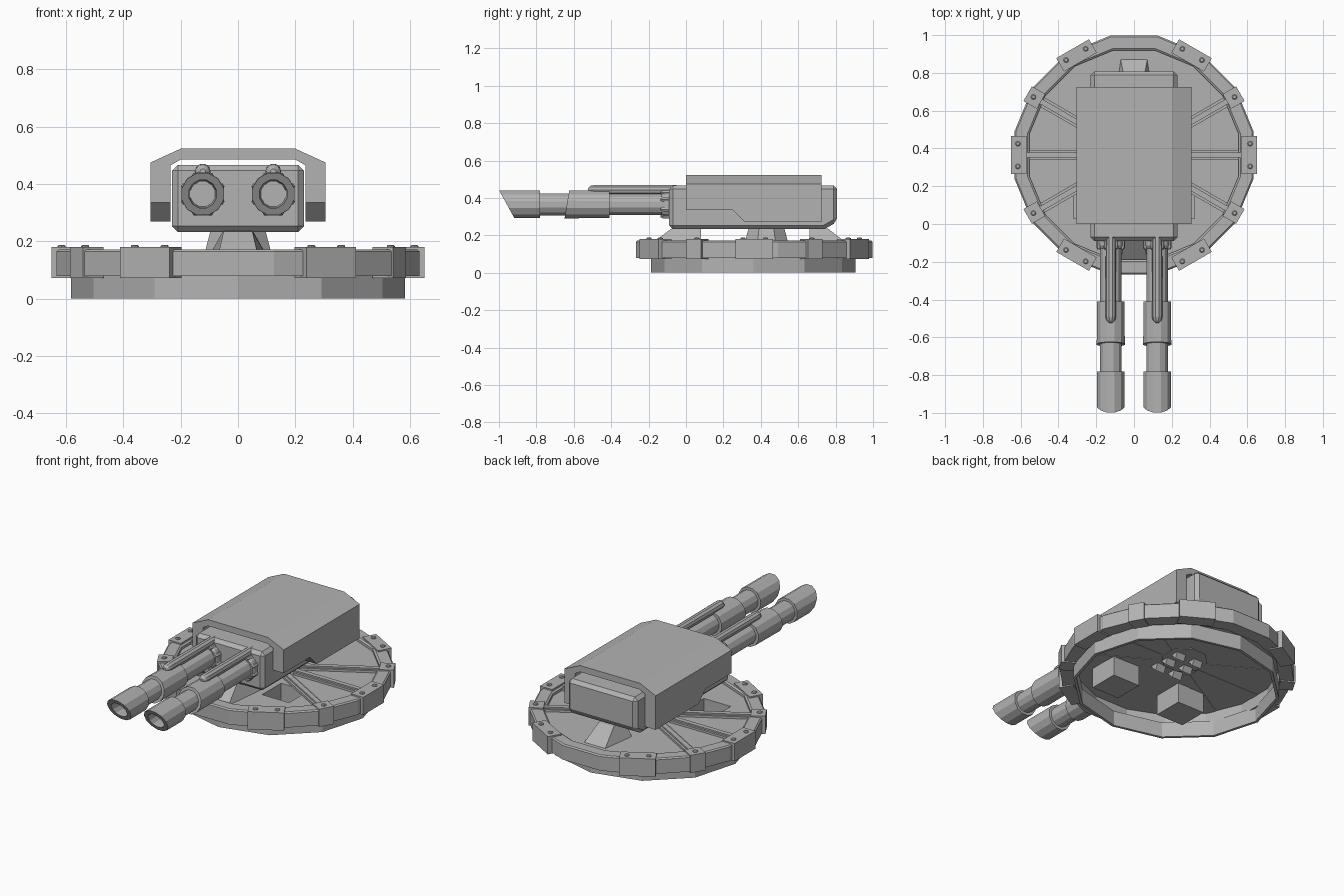
import bpy, bmesh, math
from mathutils import Matrix, Vector

if "Cube" in bpy.data.objects:
    bpy.data.objects.remove(bpy.data.objects["Cube"])

CY = 0.365                      # centre of the round base in y
grey = bpy.data.materials.new("plain grey")
grey.diffuse_color = (0.45, 0.45, 0.45, 1)
grey.use_nodes = True
grey.node_tree.nodes["Principled BSDF"].inputs["Base Color"].default_value = grey.diffuse_color


def finish(name, bm, normals=True):
    if normals:
        bmesh.ops.recalc_face_normals(bm, faces=bm.faces[:])
    me = bpy.data.meshes.new(name)
    bm.to_mesh(me)
    bm.free()
    me.materials.append(grey)
    ob = bpy.data.objects.new(name, me)
    bpy.context.collection.objects.link(ob)
    return ob


def prism(name, pts, axis, lo, hi):
    """Extrude a 2D outline along x, y or z."""
    put = {'x': lambda a, b, t: (t, a, b), 'y': lambda a, b, t: (a, t, b),
           'z': lambda a, b, t: (a, b, t)}[axis]
    bm = bmesh.new()
    rings = [[bm.verts.new(put(a, b, t)) for a, b in pts] for t in (lo, hi)]
    bm.faces.new(rings[0])
    bm.faces.new(rings[1])
    n = len(pts)
    for i in range(n):
        j = (i + 1) % n
        bm.faces.new((rings[0][i], rings[0][j], rings[1][j], rings[1][i]))
    return finish(name, bm)


def lathe(name, prof, n, place, closed=False, phase=0.0):
    """Turn a profile of (radius, height, ...) rows; place() maps to space."""
    bm = bmesh.new()
    rows = []
    for p in prof:
        rows.append([bm.verts.new(place(p, p[0] * math.cos(a), p[0] * math.sin(a)))
                     for a in (phase + 2 * math.pi * i / n for i in range(n))])
    pairs = list(zip(rows, rows[1:]))
    if closed:
        pairs.append((rows[-1], rows[0]))
    else:
        bm.faces.new(rows[0])
        bm.faces.new(rows[-1])
    for a, b in pairs:
        for i in range(n):
            j = (i + 1) % n
            bm.faces.new((a[i], a[j], b[j], b[i]))
    return finish(name, bm)


def polar_box(name, deg, r0, r1, half, z0, z1):
    """Box lying along a spoke direction of the base."""
    c, s = math.cos(math.radians(deg)), math.sin(math.radians(deg))
    pts = [(r * c - t * s, CY + r * s + t * c)
           for r, t in ((r0, -half), (r1, -half), (r1, half), (r0, half))]
    return prism(name, pts, 'z', z0, z1)


# --- round base: outer ring, lower wall, floor with two pits ---
lathe("outer_ring", [(0.565, 0.08), (0.645, 0.08), (0.645, 0.165), (0.637, 0.172), (0.575, 0.172), (0.565, 0.165)],
      16, lambda p, u, v: (u, CY + v, p[1]), True, math.pi / 16)
lathe("lower_wall", [(0.565, 0.0), (0.582, 0.0), (0.582, 0.09), (0.565, 0.09)],
      12, lambda p, u, v: (u, CY - 0.005 + v * 0.94, p[1]), True)

bm = bmesh.new()
bmesh.ops.create_circle(bm, cap_ends=True, segments=16, radius=0.58,
                        matrix=Matrix.Translation((0, CY, 0.15)) @ Matrix.Rotation(math.pi / 16, 4, 'Z'))
for co, no in ((-.32, 0), (-.14, 0), (.14, 0), (.32, 0), (.03, 1), (.21, 1)):
    nv = Vector((0, 1, 0)) if no else Vector((1, 0, 0))
    bmesh.ops.bisect_plane(bm, geom=bm.verts[:] + bm.edges[:] + bm.faces[:], plane_co=nv * co, plane_no=nv)
pits = []
for f in bm.faces:
    c = f.calc_center_median()
    if 0.14 < abs(c.x) < 0.32 and 0.03 < c.y < 0.21:
        pits.append(f)
ext = bmesh.ops.extrude_face_region(bm, geom=pits)
bmesh.ops.translate(bm, vec=(0, 0, -0.12), verts=[g for g in ext['geom'] if isinstance(g, bmesh.types.BMVert)])
bmesh.ops.delete(bm, geom=[f for f in pits if f.is_valid], context='FACES')
finish("floor_with_pits", bm, False)

# --- clamps with bolts, and spokes ---
for side in (0, 180):
    for deg in (-60, -30, 0, 30, 60):
        d = deg if side == 0 else 180 - deg
        wide = deg % 60 == 0
        half = 0.1 if wide else 0.045
        polar_box("ring_clamp", d, 0.568, 0.65, half, 0.073, 0.18)
        c, s = math.cos(math.radians(d)), math.sin(math.radians(d))
        for t in ((-0.06, 0.06) if wide else (0,)):
            x, y = 0.615 * c - t * s, CY + 0.615 * s + t * c
            lathe("clamp_bolt", [(0.014, 0.175), (0.014, 0.184), (0.009, 0.188)], 8,
                  lambda p, u, v: (x + u, y + v, p[1]))
        if abs(deg) < 60:
            polar_box("spoke", d, 0.13, 0.575, 0.027, 0.148, 0.163)
            polar_box("spoke_rib", d, 0.13, 0.575, 0.014, 0.16, 0.172)

# --- small wedges under the floor ---
for x in (-0.06, 0.06):
    for y in (0.28, CY, 0.45):
        prism("underside_wedge", [(y - .03, .152), (y + .03, .152), (y + .01, .11)], 'x', x - .03, x + .03)

# --- pedestal: column and sloped feet front and back ---
lathe("pedestal_column", [(0.13, 0.145), (0.10, 0.25)], 8,
      lambda p, u, v: (u, 0.43 + v, p[1]), False, math.pi / 8)


def foot(name, y_out, y_top, y_in):
    bm = bmesh.new()
    low = [bm.verts.new(c) for c in ((-.1, y_in, .15), (.1, y_in, .15), (.07, y_out, .15), (-.07, y_out, .15))]
    top = [bm.verts.new(c) for c in ((-.05, y_in, .24), (.05, y_in, .24), (.05, y_top, .235), (-.05, y_top, .235))]
    bm.faces.new(low)
    bm.faces.new(top)
    for i in range(4):
        j = (i + 1) % 4
        bm.faces.new((low[i], low[j], top[j], top[i]))
    finish(name, bm)


foot("front_foot", -0.19, -0.08, 0.08)
foot("back_foot", 0.87, 0.76, 0.66)

# --- gun housing ---
body = prism("gun_housing", [(-.09, .233), (.74, .233), (.808, .272), (.808, .467), (-.09, .467)], 'x', -.23, .23)
bev = body.modifiers.new("chamfer", 'BEVEL')
bev.width = 0.02
bev.segments = 1
bev.limit_method = 'ANGLE'
bev.angle_limit = math.radians(40)

# --- armour cover: roof shell and side skirts ---
half = [(.305, .335), (.305, .475), (.2, .523)]
inner = [(.2, .485), (.235, .465), (.235, .335)]
pts = half + [(-x, z) for x, z in half[::-1]] + [(-x, z) for x, z in inner[::-1]] + inner
prism("armour_cover", pts, 'y', 0.0, 0.725)
for s in (-1, 1):
    prism("cover_skirt", [(.25, .335), (.315, .27), (.725, .27), (.725, .335)], 'x', s * .235, s * .305)

# --- twin barrels ---
BZ = 0.365
barrel = [(.058, -.05, 0), (.058, -.41, 0), (.075, -.41, 0), (.077, -.637, .17), (.06, -.637, .17),
          (.06, -.78, 0), (.076, -.78, 0), (.076, -.958, -.55), (.05, -.958, -.55), (.045, -.84, 0)]
for s in (-1, 1):
    bx = s * 0.123
    lathe("barrel", barrel, 12, lambda p, u, v: (bx + u, p[1] + p[2] * v, BZ + v), False, math.pi / 12)
    lathe("barrel_collar", [(.074, -.08), (.074, -.115), (.066, -.13)], 12,
          lambda p, u, v: (bx + u, p[1], BZ + v), False, math.pi / 12)
    for k in range(8):
        a = math.pi / 8 + k * math.pi / 4
        kx, kz = bx + .068 * math.cos(a), BZ + .068 * math.sin(a)
        lathe("collar_knob", [(.013, -.08), (.013, -.125), (.007, -.135)], 6,
              lambda p, u, v: (kx + u, p[1], kz + v))
    # recoil tube on top of the barrel, rounded at its front
    lathe("recoil_tube", [(.026, -.05), (.028, -.49), (.023, -.51), (.01, -.523)], 10,
          lambda p, u, v: (bx + u, p[1], .443 + v))
